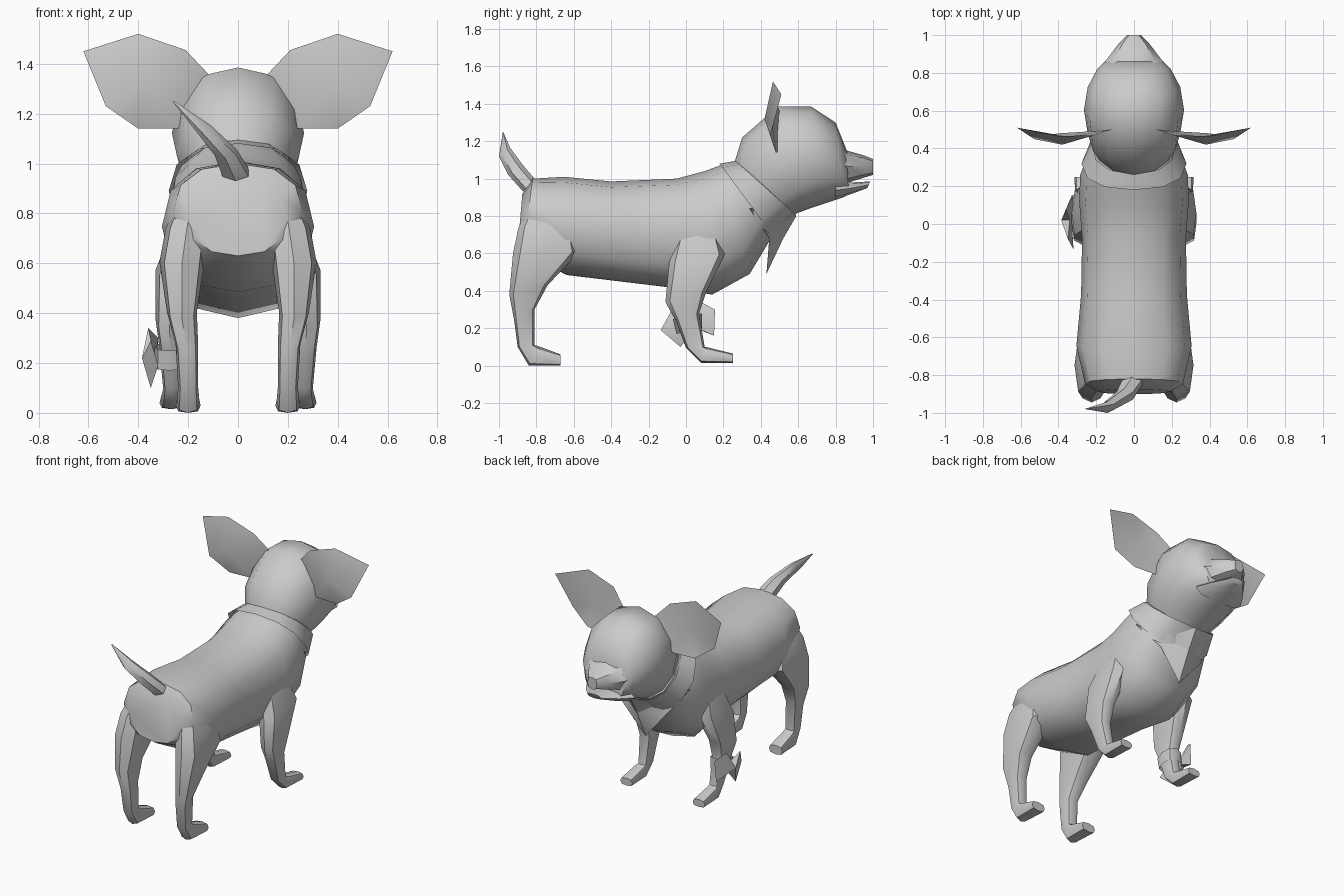
import bpy, bmesh
from math import sin, cos, pi, radians
from mathutils import Vector


def finish(name, bm, angle=45):
    bmesh.ops.recalc_face_normals(bm, faces=bm.faces[:])
    me = bpy.data.meshes.new(name)
    bm.to_mesh(me)
    bm.free()
    ob = bpy.data.objects.new(name, me)
    bpy.context.collection.objects.link(ob)
    bpy.ops.object.select_all(action='DESELECT')
    bpy.context.view_layer.objects.active = ob
    ob.select_set(True)
    bpy.ops.object.shade_smooth_by_angle(angle=radians(angle))
    return ob


def loft(name, rings, n=12, e=0.85, side=1, caps=True):
    """Each ring: y, z of one end, y, z of the other end, centre x, half width."""
    bm = bmesh.new()
    loops = []
    for y1, z1, y2, z2, cx, w in rings:
        a, b = Vector((0, y1, z1)), Vector((0, y2, z2))
        mid, half = (a + b) / 2, (a - b) / 2
        loop = []
        for i in range(n):
            t = 2 * pi * i / n
            p = mid + half * power(cos(t), e)
            p.x = side * (cx + w * power(sin(t), e))
            loop.append(bm.verts.new(p))
        loops.append(loop)
    for p, q in zip(loops, loops[1:]):
        for i in range(n):
            j = (i + 1) % n
            bm.faces.new((p[i], p[j], q[j], q[i]))
    if caps:
        bm.faces.new(loops[0])
        bm.faces.new(loops[-1])
    return finish(name, bm)


def power(v, e):
    return abs(v) ** e * (1 if v >= 0 else -1)


def lens(name, rim, back, front, side=1):
    """Thin closed leaf: a rim outline joined to a back and a front centre point."""
    bm = bmesh.new()
    flip = lambda p: (p[0] * side, p[1], p[2])
    vs = [bm.verts.new(flip(p)) for p in rim]
    for c in (back, front):
        v = bm.verts.new(flip(c))
        for i in range(len(vs)):
            bm.faces.new((vs[i], vs[(i + 1) % len(vs)], v))
    return finish(name, bm)


# Trunk from rump to neck
loft("body", [
    (-0.875, 0.92, -0.90, 0.63, 0, 0.19),
    (-0.82, 1.00, -0.87, 0.61, 0, 0.26),
    (-0.65, 1.01, -0.64, 0.485, 0, 0.305),
    (-0.40, 0.985, -0.35, 0.45, 0, 0.28),
    (-0.05, 1.00, -0.10, 0.42, 0, 0.275),
    (0.10, 1.04, 0.14, 0.38, 0, 0.29),
    (0.18, 1.07, 0.34, 0.49, 0, 0.285),
    (0.22, 1.08, 0.46, 0.69, 0, 0.255),
    (0.28, 1.09, 0.58, 0.81, 0, 0.215)])

# Skull, upper muzzle and lower jaw
loft("head", [
    (0.26, 1.09, 0.58, 0.81, 0, 0.205),
    (0.30, 1.22, 0.66, 0.84, 0, 0.245),
    (0.49, 1.385, 0.72, 0.86, 0, 0.265),
    (0.67, 1.385, 0.78, 0.88, 0, 0.245),
    (0.80, 1.30, 0.84, 0.90, 0, 0.195),
    (0.86, 1.15, 0.87, 0.915, 0, 0.15)], e=0.9)
loft("muzzle", [
    (0.78, 1.24, 0.80, 0.96, 0, 0.19),
    (0.86, 1.15, 0.87, 0.98, 0, 0.15),
    (0.95, 1.125, 0.95, 1.005, 0, 0.085),
    (1.00, 1.105, 1.00, 1.02, 0, 0.035)], n=8)
loft("lower_jaw", [
    (0.80, 0.985, 0.80, 0.89, 0, 0.18),
    (0.89, 0.98, 0.89, 0.92, 0, 0.125),
    (0.985, 0.985, 0.97, 0.95, 0, 0.05)], n=8)

# Paired legs and ears
for side, tag in ((1, "right"), (-1, "left")):
    loft(f"hind_leg_{tag}", [
        (-0.65, 0.88, -0.82, 0.88, 0.18, 0.05),
        (-0.60, 0.74, -0.895, 0.74, 0.205, 0.085),
        (-0.57, 0.61, -0.925, 0.60, 0.225, 0.09),
        (-0.74, 0.43, -0.945, 0.38, 0.225, 0.06),
        (-0.81, 0.30, -0.92, 0.25, 0.205, 0.045),
        (-0.81, 0.11, -0.90, 0.10, 0.20, 0.04),
        (-0.79, 0.105, -0.84, 0.0, 0.20, 0.045),
        (-0.67, 0.06, -0.67, 0.0, 0.20, 0.05)], n=8, e=0.7, side=side)
    loft(f"front_leg_{tag}", [
        (0.14, 0.82, -0.02, 0.78, 0.19, 0.05),
        (0.21, 0.60, -0.09, 0.55, 0.255, 0.075),
        (0.11, 0.40, -0.11, 0.34, 0.275, 0.055),
        (0.07, 0.28, -0.055, 0.24, 0.27, 0.045),
        (0.10, 0.10, 0.00, 0.095, 0.265, 0.035),
        (0.11, 0.10, 0.08, 0.015, 0.27, 0.04),
        (0.25, 0.065, 0.25, 0.015, 0.27, 0.045)], n=8, e=0.7, side=side)
    lens(f"ear_{tag}", [
        (0.12, 0.50, 1.36), (0.21, 0.47, 1.455), (0.40, 0.465, 1.52),
        (0.62, 0.51, 1.45), (0.53, 0.45, 1.23), (0.40, 0.48, 1.14),
        (0.24, 0.49, 1.14)], (0.38, 0.42, 1.32), (0.34, 0.46, 1.31), side)

# Tail curling up and to the left
loft("tail", [
    (-0.81, 1.00, -0.87, 0.93, -0.01, 0.06),
    (-0.87, 1.07, -0.95, 1.02, -0.05, 0.05),
    (-0.94, 1.165, -1.00, 1.12, -0.14, 0.035),
    (-0.978, 1.252, -0.98, 1.245, -0.257, 0.004)], n=6, e=1)

# Neckerchief: band round the neck and a pointed flap on the chest
loft("neckerchief_band", [
    (0.18, 1.08, 0.46, 0.70, 0, 0.278),
    (0.265, 1.095, 0.59, 0.805, 0, 0.225)], caps=False)
lens("neckerchief_flap", [
    (0.27, 0.34, 0.84), (0.19, 0.51, 0.86), (0, 0.59, 0.80),
    (-0.19, 0.51, 0.86), (-0.27, 0.34, 0.84), (-0.16, 0.445, 0.68),
    (0, 0.43, 0.49), (0.16, 0.445, 0.68)], (0, 0.46, 0.68), (0, 0.52, 0.68))

# Cloth tied round the left front ankle, flaring outwards
loft("ankle_band", [
    (0.085, 0.28, -0.07, 0.25, -0.275, 0.06),
    (0.085, 0.20, -0.05, 0.17, -0.275, 0.06)], n=8, e=0.8, caps=False)
lens("ankle_cloth", [
    (-0.32, -0.135, 0.19), (-0.35, -0.08, 0.29), (-0.34, 0.02, 0.25),
    (-0.36, 0.08, 0.34), (-0.32, 0.155, 0.30), (-0.33, 0.15, 0.16),
    (-0.34, 0.05, 0.20), (-0.35, -0.03, 0.10)],
    (-0.385, 0.02, 0.22), (-0.33, 0.02, 0.22))
